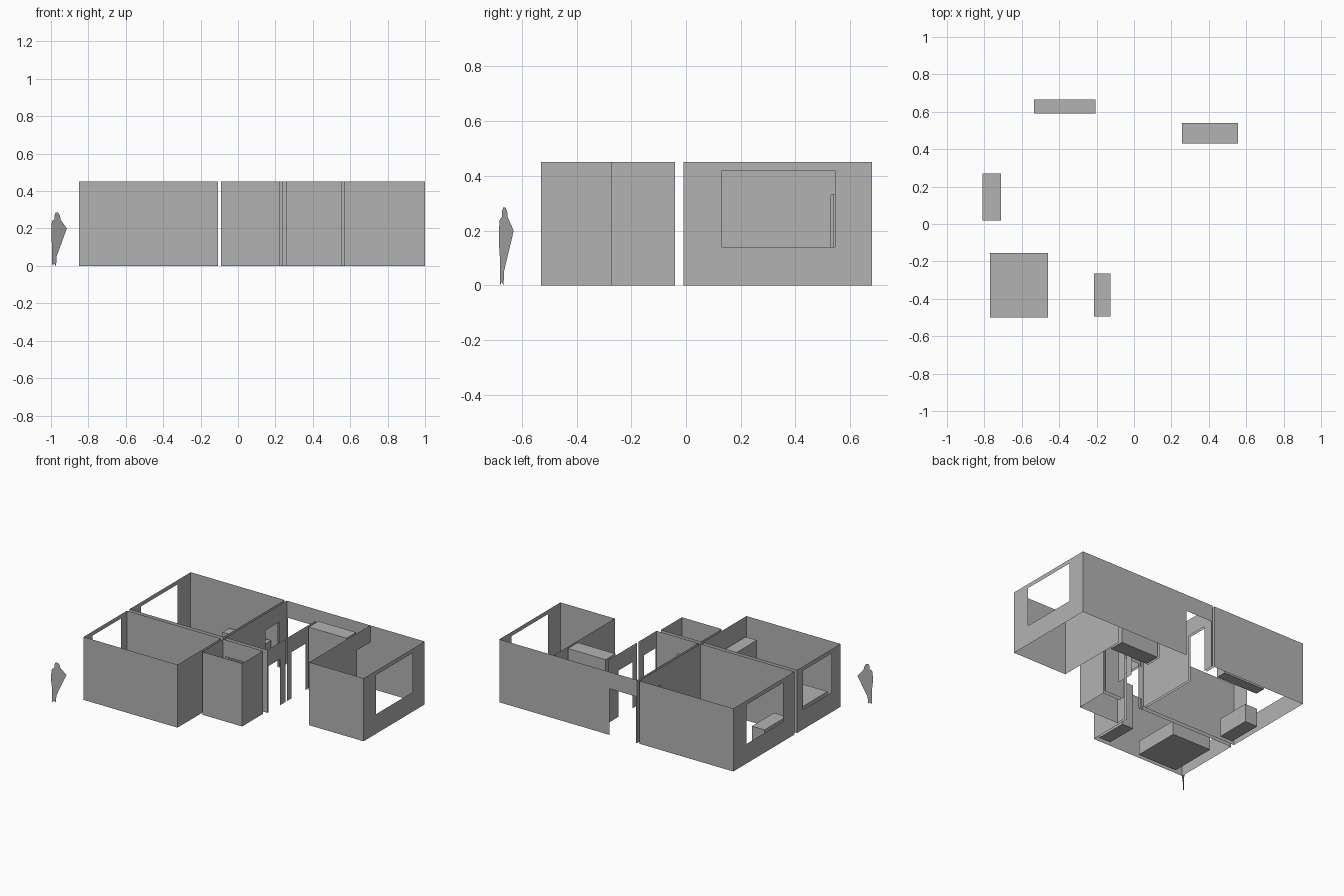
import bpy
import bmesh
from mathutils import Vector

if "Cube" in bpy.data.objects:
    bpy.data.objects.remove(bpy.data.objects["Cube"], do_unlink=True)

WALL_TOP = 0.45
DOOR_TOP = 0.33
SILL, HEAD = 0.14, 0.42

# One plain grey for everything
grey = bpy.data.materials.new("plain_grey")
grey.use_nodes = True
GREY_VALUE = (0.45, 0.45, 0.45, 1)
grey.diffuse_color = GREY_VALUE
grey.node_tree.nodes["Principled BSDF"].inputs["Base Color"].default_value = GREY_VALUE


def finish(name, bm):
    mesh = bpy.data.meshes.new(name)
    bm.to_mesh(mesh)
    bm.free()
    mesh.materials.append(grey)
    obj = bpy.data.objects.new(name, mesh)
    bpy.context.collection.objects.link(obj)
    return obj


def door(a, b):
    return (a, b, 0, DOOR_TOP)


def window(a, b):
    return (a, b, SILL, HEAD)


def wall(name, axis, at, start, end, openings=()):
    """Sheet wall running along an axis, with rectangular openings left out."""
    bm = bmesh.new()
    cuts = sorted({start, end, *[v for o in openings for v in o[:2]]})
    levels = sorted({0, WALL_TOP, *[v for o in openings for v in o[2:]]})
    for a, b in zip(cuts, cuts[1:]):
        for low, high in zip(levels, levels[1:]):
            mid, height = (a + b) / 2, (low + high) / 2
            if any(o[0] < mid < o[1] and o[2] < height < o[3] for o in openings):
                continue
            corners = [(a, low), (b, low), (b, high), (a, high)]
            bm.faces.new([bm.verts.new((s, at, z) if axis == "x" else (at, s, z))
                          for s, z in corners])
    bmesh.ops.remove_doubles(bm, verts=bm.verts, dist=0.0005)
    bmesh.ops.dissolve_limit(bm, angle_limit=0.01, verts=bm.verts, edges=bm.edges)
    return finish(name, bm)


def box(name, x0, x1, y0, y1, height):
    bm = bmesh.new()
    bmesh.ops.create_cube(bm, size=1)
    for v in bm.verts:
        v.co = Vector(((x0 + x1) / 2 + v.co.x * (x1 - x0),
                       (y0 + y1) / 2 + v.co.y * (y1 - y0),
                       (v.co.z + 0.5) * height))
    return finish(name, bm)


# Front bedroom
wall("bedroom_front_wall", "x", -0.53, -0.85, -0.107)
wall("bedroom_back_wall", "x", -0.04, -0.85, -0.107)
wall("bedroom_window_wall", "y", -0.85, -0.53, -0.04, [window(-0.43, -0.11)])
wall("bedroom_inner_wall", "y", -0.107, -0.53, -0.04, [door(-0.2, -0.05)])

# Back living room
wall("living_front_wall", "x", -0.01, -0.85, -0.107)
wall("living_back_wall", "x", 0.68, -0.85, -0.107)
wall("living_window_wall", "y", -0.85, -0.01, 0.68, [window(0.12, 0.53)])
wall("living_inner_wall", "y", -0.107, -0.01, 0.68, [door(0.44, 0.6)])

# Small front room
wall("small_room_front_wall", "x", -0.275, -0.09, 0.225)
wall("small_room_back_wall", "x", -0.04, -0.09, 0.225, [door(-0.07, 0.08)])
wall("small_room_left_wall", "y", -0.09, -0.275, -0.04, [door(-0.2, -0.05)])
wall("small_room_right_wall", "y", 0.225, -0.275, -0.04)

# Hall
wall("hall_front_wall", "x", -0.01, -0.09, 0.24, [door(-0.07, 0.08)])
wall("hall_left_wall", "y", -0.09, -0.01, 0.68, [door(0.44, 0.6)])
wall("hall_right_wall_front", "y", 0.24, -0.01, 0.195, [door(0, 0.13)])
wall("hall_right_wall_back", "y", 0.24, 0.21, 0.54, [door(0.26, 0.42)])
wall("hall_back_wall", "x", 0.68, -0.09, 0.57, [door(-0.08, 0.127)])

# Side room
wall("side_room_back_wall", "x", 0.68, 0.57, 1)
wall("side_room_front_wall", "x", -0.01, 0.57, 1)
wall("side_room_window_wall", "y", 1, -0.01, 0.68, [window(0.13, 0.545)])
wall("side_room_inner_wall", "y", 0.57, -0.01, 0.68, [door(0.53, 0.68)])

# Furniture blocks
box("bed", -0.77, -0.46, -0.5, -0.155, 0.1)
box("wardrobe", -0.215, -0.125, -0.495, -0.265, 0.32)
box("sideboard", -0.81, -0.71, 0.02, 0.27, 0.13)
box("sofa", -0.535, -0.205, 0.59, 0.665, 0.14)
box("tall_closet", 0.257, 0.556, 0.43, 0.54, WALL_TOP)

# Flat standing figure: outline as (distance along the cutout, height)
outline = [
    (.03, 0), (.034, .02), (.028, .06), (.036, .1), (.044, .15), (.048, .17),
    (.07, .172), (.1, .2), (.082, .215), (.062, .24), (.05, .252), (.056, .27),
    (.045, .285), (.03, .285), (.022, .27), (.022, .25), (.006, .238), (.002, .2),
    (.002, .15), (.008, .1), (.01, .05), (.008, .01), (.012, 0), (.02, .015),
]
origin = Vector((-1.0, -0.685, 0))
along = Vector((0.85, 0.55, 0))
bm = bmesh.new()
bm.faces.new([bm.verts.new(origin + along * s + Vector((0, 0, z))) for s, z in outline])
bmesh.ops.triangulate(bm, faces=bm.faces)
finish("standing_figure", bm)
